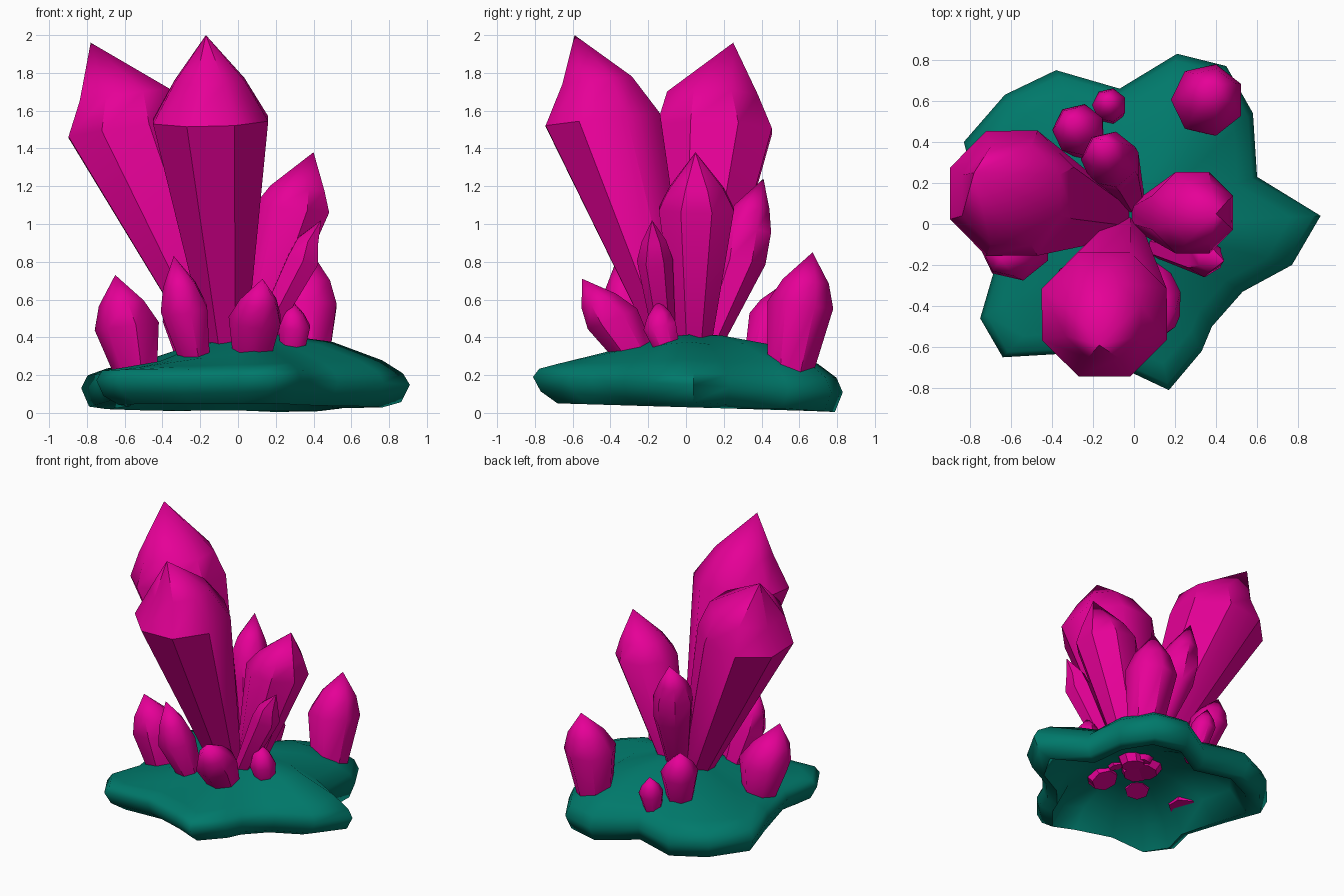
import bpy, bmesh, math
from mathutils import Vector

if "Cube" in bpy.data.objects:
    bpy.data.objects.remove(bpy.data.objects["Cube"], do_unlink=True)


def material(name, rgb):
    m = bpy.data.materials.new(name)
    m.use_nodes = True
    m.diffuse_color = (*rgb, 1)
    m.node_tree.nodes["Principled BSDF"].inputs["Base Color"].default_value = (*rgb, 1)
    return m


MAGENTA = material("magenta crystal", (0.79, 0, 0.31))
TEAL = material("teal rock", (0, 0.19, 0.145))
UP = Vector((0, 0, 1))


def finish(bm, name, mat, angle):
    bmesh.ops.recalc_face_normals(bm, faces=bm.faces)
    mesh = bpy.data.meshes.new(name)
    bm.to_mesh(mesh)
    bm.free()
    mesh.materials.append(mat)
    ob = bpy.data.objects.new(name, mesh)
    bpy.context.collection.objects.link(ob)
    bpy.ops.object.select_all(action='DESELECT')
    ob.select_set(True)
    bpy.context.view_layer.objects.active = ob
    bpy.ops.object.shade_smooth_by_angle(angle=math.radians(angle))


def bridge(bm, a, b):
    n = len(a)
    for i in range(n):
        j = (i + 1) % n
        bm.faces.new((a[i], a[j], b[j], b[i]))


def fan(bm, ring, point):
    apex = bm.verts.new(point)
    for i in range(len(ring)):
        bm.faces.new((ring[i], ring[(i + 1) % len(ring)], apex))


def crystal(name, levels, tip, sides=8, tilt=0.35, angle=41):
    """Rings given as (centre, radius) from the root up, closed by a point.
    Tilt turns the rings from level (0) to square with the axis (1)."""
    levels = [(Vector(c), r) for c, r in levels]
    axis = (levels[1][0] - levels[0][0]).normalized()
    turn = UP.rotation_difference(UP.lerp(axis, tilt))
    bm = bmesh.new()
    rings = []
    for centre, r in levels:
        ring = []
        for i in range(sides):
            a = math.tau * (i + 0.5) / sides
            ring.append(bm.verts.new(centre + turn @ Vector((r * math.cos(a), r * math.sin(a), 0))))
        rings.append(ring)
    for a, b in zip(rings, rings[1:]):
        bridge(bm, a, b)
    bm.faces.new(rings[0])
    fan(bm, rings[-1], tip)
    finish(bm, name, MAGENTA, angle)


# Tall crystals fanning out from the middle: root, shoulder, upper shoulder, tip
crystal("front_tall_crystal",
        [((-.05, -.03, .24), .09), ((-.145, -.44, 1.55), .33), ((-.15, -.47, 1.76), .2)],
        (-.17, -.59, 2))
crystal("side_tall_crystal",
        [((-.07, .02, .24), .09), ((-.595, .15, 1.5), .33), ((-.6, .14, 1.68), .26)],
        (-.78, .25, 1.96))
crystal("medium_crystal",
        [((.04, .04, .24), .08), ((.285, .055, 1.08), .215), ((.315, .055, 1.19), .155)],
        (.4, .05, 1.38))
crystal("back_medium_crystal",
        [((0, .08, .26), .06), ((-.1, .29, .8), .135), ((-.12, .315, .97), .14),
         ((-.14, .35, 1.09), .095)],
        (-.15, .41, 1.24), sides=7, angle=50)
crystal("slim_crystal",
        [((.07, -.1, .28), .05), ((.345, -.165, .81), .095), ((.37, -.17, .91), .065)],
        (.44, -.18, 1.02), sides=6, tilt=.6, angle=50)

# Short stubby crystals around them: root, shoulder, tip, radius
SHORT = {
    "front_right_short": ((-.53, -.1, .18), (-.58, -.1, .46), (-.65, -.17, .73), .18),
    "under_front_short": ((-.22, -.23, .26), (-.28, -.32, .55), (-.34, -.36, .83), .13),
    "front_centre_short": ((.07, -.22, .23), (.095, -.39, .5), (.13, -.55, .71), .145),
    "front_left_small": ((.29, -.08, .28), (.3, -.14, .46), (.28, -.15, .6), .09),
    "back_left_short": ((.36, .54, .14), (.36, .605, .57), (.39, .67, .85), .18),
    "back_short": ((-.22, .38, .22), (-.27, .46, .5), (-.31, .51, .68), .13),
    "back_small": ((-.11, .53, .18), (-.12, .58, .36), (-.13, .61, .49), .085),
}
for name, (root, shoulder, tip, r) in SHORT.items():
    upper = Vector(shoulder).lerp(Vector(tip), .45)
    crystal(name + "_crystal", [(root, r * .62), (shoulder, r), (upper, r * .7)], tip,
            sides=7, tilt=.7, angle=50)

# Lobed rock shell, hollow underneath
OUTLINE = [(.91, .04), (.6, .23), (.58, .54), (.45, .77), (.21, .83), (-.07, .66), (-.38, .75),
           (-.63, .63), (-.83, .4), (-.75, .1), (-.68, -.22), (-.75, -.46), (-.64, -.65),
           (-.3, -.63), (0, -.73), (.17, -.81), (.33, -.62), (.38, -.5), (.53, -.33), (.77, -.2)]
# (outline scale, height, x slope, y slope) from the underside round the rim to the crown
SECTION = [(.4, .28, 0, 0), (.72, .18, 0, 0), (.84, .03, 0, -.03), (.95, .06, 0, -.07),
           (1, .15, 0, -.05), (.96, .21, 0, -.03), (.84, .255, .03, 0),
           (.55, .325, .1, .04), (.25, .39, .1, .04)]
bm = bmesh.new()
rings = []
for scale, z, slope_x, slope_y in SECTION:
    rings.append([bm.verts.new((x * scale, y * scale,
                                max(0, z + scale * (slope_x * x + slope_y * y))))
                  for x, y in OUTLINE])
for a, b in zip(rings, rings[1:]):
    bridge(bm, a, b)
fan(bm, rings[0], (0, 0, .3))
fan(bm, rings[-1], (.05, .05, .42))
finish(bm, "rock_base", TEAL, 80)
